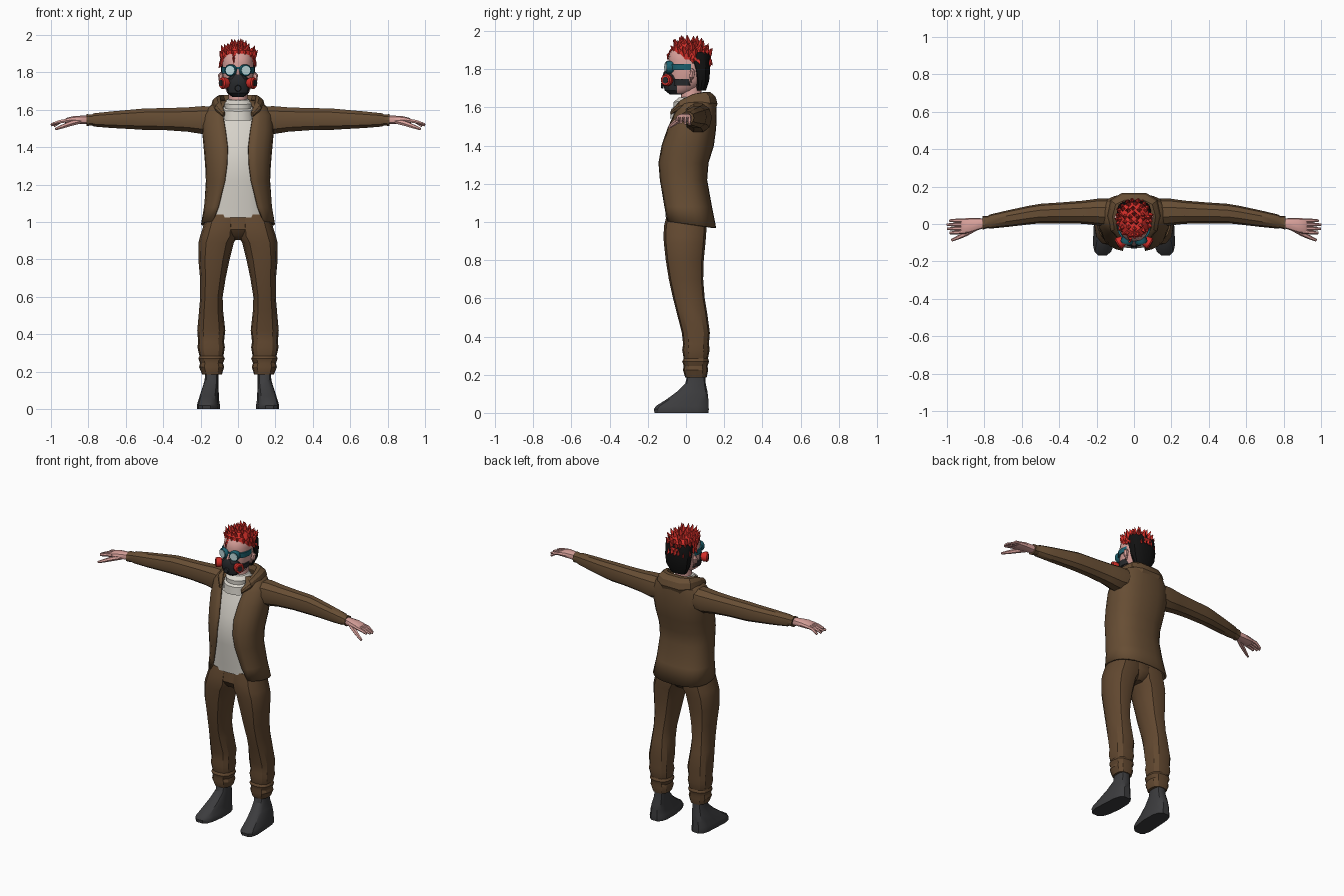
import bpy, bmesh, math, random
from mathutils import Vector as V

random.seed(4)


def mat(name, r, g, b):
    m = bpy.data.materials.new(name)
    m.diffuse_color = (r, g, b, 1)
    return m


BROWN = mat("jacket brown", 0.135, 0.075, 0.034)
PANTS = mat("trouser brown", 0.12, 0.064, 0.029)
WHITE = mat("shirt white", 0.68, 0.65, 0.59)
SKIN = mat("skin", 0.70, 0.36, 0.33)
BOOT = mat("boot grey", 0.045, 0.045, 0.048)
RED = mat("hair red", 0.66, 0.028, 0.022)
BLACK = mat("black", 0.006, 0.006, 0.006)
MASK = mat("mask grey", 0.022, 0.024, 0.027)
TEAL = mat("goggle teal", 0.012, 0.12, 0.16)
LENS = mat("lens pale", 0.50, 0.68, 0.70)


def spow(a, p):
    return math.copysign(abs(a) ** p, a)


def ring(c, u, v, n=12, p=0.8, t0=0.0, t1=None):
    """Superellipse of points around c; an open arc if t1 is given."""
    steps = n if t1 is None else n - 1
    span = 2 * math.pi if t1 is None else t1 - t0
    out = []
    for i in range(n):
        t = t0 + span * i / steps
        out.append(V(c) + V(u) * spow(math.cos(t), p) + V(v) * spow(math.sin(t), p))
    return out


def zring(z, x0, x1, y0, y1, n=12, p=0.8, tilt=0.0):
    pts = ring(((x0 + x1) / 2, (y0 + y1) / 2, z), ((x1 - x0) / 2, 0, 0), (0, (y1 - y0) / 2, 0), n, p)
    for q in pts:
        q.z += tilt * q.y
    return pts


def loft(name, rings, material, closed=True, mirror=False, thick=0):
    bm = bmesh.new()
    rows = [[bm.verts.new(p) for p in r] for r in rings]
    n = len(rows[0])
    for a, b in zip(rows, rows[1:]):
        for i in range(n if closed else n - 1):
            j = (i + 1) % n
            bm.faces.new((a[i], a[j], b[j], b[i]))
    if closed:
        bm.faces.new(rows[0])
        bm.faces.new(rows[-1])
    bmesh.ops.recalc_face_normals(bm, faces=bm.faces)
    me = bpy.data.meshes.new(name)
    bm.to_mesh(me)
    bm.free()
    me.materials.append(material)
    ob = bpy.data.objects.new(name, me)
    bpy.context.collection.objects.link(ob)
    if thick:
        s = ob.modifiers.new("thickness", "SOLIDIFY")
        s.thickness, s.offset = thick, 0
    if mirror:
        ob.modifiers.new("mirror", "MIRROR")
    return ob


def stack(name, levels, material, n=14, p=0.85, tilt=0.0):
    """Centred part from (z, half width, front y, back y) levels."""
    return loft(name, [zring(z, -w, w, a, b, n, p, tilt) for z, w, a, b in levels], material)


def tube(name, pts, material, n=8, mirror=True):
    """Tapered tube through (x, y, z, radius) points."""
    rings = []
    for i, q in enumerate(pts):
        a, b = pts[max(i - 1, 0)], pts[min(i + 1, len(pts) - 1)]
        d = (V(b[:3]) - V(a[:3])).normalized()
        u = d.cross(V((0, 0, 1)) if abs(d.z) < 0.9 else V((0, 1, 0))).normalized()
        rings.append(ring(q[:3], u * q[3], d.cross(u) * q[3], n, 1))
    return loft(name, rings, material, mirror=mirror)


# Jacket body: z, half width, front y, back y, half width of the opening
torso = [(0.99, 0.192, -0.118, 0.152, 0.135), (1.08, 0.176, -0.123, 0.13, 0.105),
         (1.22, 0.166, -0.137, 0.105, 0.07), (1.31, 0.170, -0.142, 0.112, 0.058),
         (1.40, 0.178, -0.125, 0.14, 0.055), (1.49, 0.186, -0.095, 0.152, 0.066),
         (1.57, 0.180, -0.06, 0.155, 0.08), (1.615, 0.150, -0.04, 0.152, 0.08),
         (1.645, 0.090, -0.02, 0.13, 0.06)]
rows = []
for i, (z, w, a, b, o) in enumerate(torso):
    t = math.acos((o / w) ** (1 / 0.8))
    pts = ring((0, (a + b) / 2, z), (w, 0, 0), (0, (b - a) / 2, 0), 23, 0.8, -t, math.pi + t)
    if i == 0:
        for q in pts:
            q.z -= 0.14 * q.y
    rows.append(pts)
loft("jacket_body", rows, BROWN, closed=False, thick=0.012)

# Shirt under the jacket and its soft neck
stack("shirt", [(max(z, 1.025), w - 0.016, a + 0.012, b - 0.016) for z, w, a, b, o in torso[:-1]], WHITE, 20, 0.8)
stack("shirt_collar", [(1.55, 0.09, -0.085, 0.09), (1.60, 0.085, -0.08, 0.085), (1.61, 0.074, -0.066, 0.08),
                       (1.635, 0.078, -0.066, 0.08), (1.655, 0.06, -0.04, 0.07)], WHITE, 14, 0.9, 0.1)

# Hood folded behind the neck
path = [(0.075, -0.075, 1.575, 0.012), (0.105, -0.03, 1.615, 0.024), (0.115, 0.04, 1.64, 0.032),
        (0.098, 0.105, 1.64, 0.042), (0.05, 0.128, 1.635, 0.048)]
path += [(-x, y, z, r) for x, y, z, r in reversed(path)]
hood = []
for x, y, z, r in path:
    out = V((x, y - 0.02, 0)).normalized()
    hood.append(ring((x, y, z), out * r * 0.85 + V((0, 0, -r * 0.35)), V((0, 0, r * 0.95)), 8, 0.9))
loft("hood", hood, BROWN)

# Sleeves: x, y, z, half depth, half height
sleeve = [(0.12, 0.06, 1.55, 0.075, 0.07), (0.19, 0.064, 1.545, 0.072, 0.078), (0.27, 0.063, 1.548, 0.062, 0.068),
          (0.38, 0.06, 1.55, 0.056, 0.062), (0.50, 0.056, 1.55, 0.052, 0.060), (0.56, 0.048, 1.549, 0.05, 0.055),
          (0.68, 0.028, 1.547, 0.044, 0.046), (0.77, 0.013, 1.546, 0.038, 0.037),
          (0.78, 0.011, 1.546, 0.033, 0.031), (0.81, 0.006, 1.545, 0.036, 0.033)]
loft("sleeve", [ring((x, y, z), (0, a, 0), (0, 0, b), 10, 0.9) for x, y, z, a, b in sleeve], BROWN, mirror=True)

# Hands
palm = [(0.79, 0.006, 1.546, 0.024, 0.023), (0.83, 0.0, 1.547, 0.031, 0.023), (0.88, -0.008, 1.546, 0.040, 0.021),
        (0.915, -0.011, 1.542, 0.041, 0.016), (0.925, -0.011, 1.54, 0.036, 0.011)]
loft("palm", [ring((x, y, z), (0, a, 0), (0, 0, b), 10, 0.8) for x, y, z, a, b in palm], SKIN, mirror=True)
for i in range(4):
    y = 0.018 - 0.02 * i
    tip = (0.985, 1.0, 0.998, 0.985)[i]
    tube("finger", [(0.90, y, 1.545, 0.011), (0.95, y - 0.001 * i, 1.537, 0.0105),
                    (tip, y - 0.002 * i, 1.512 + 0.005 * i, 0.007)], SKIN, 6)
tube("thumb", [(0.845, -0.02, 1.54, 0.015), (0.90, -0.052, 1.525, 0.014), (0.94, -0.072, 1.51, 0.011),
               (0.975, -0.087, 1.497, 0.007)], SKIN, 6)

# Trousers: z, inner x, outer x, front y, back y
leg = [(1.04, 0.0, 0.165, -0.10, 0.10), (0.98, 0.0, 0.185, -0.115, 0.108), (0.925, 0.0, 0.203, -0.118, 0.105),
       (0.89, 0.022, 0.211, -0.116, 0.102), (0.80, 0.045, 0.212, -0.106, 0.093), (0.70, 0.066, 0.203, -0.09, 0.09),
       (0.60, 0.082, 0.202, -0.068, 0.098), (0.53, 0.08, 0.208, -0.05, 0.11), (0.42, 0.068, 0.218, -0.022, 0.125),
       (0.36, 0.075, 0.213, -0.015, 0.120), (0.33, 0.070, 0.217, -0.02, 0.124), (0.285, 0.078, 0.206, -0.012, 0.115),
       (0.27, 0.070, 0.212, -0.020, 0.121), (0.245, 0.080, 0.203, -0.012, 0.113), (0.225, 0.074, 0.208, -0.016, 0.116),
       (0.185, 0.086, 0.192, -0.004, 0.108)]
loft("trouser_leg", [zring(*r, 12, 0.8) for r in leg], PANTS, mirror=True)
stack("trouser_seat", [(1.05, 0.15, -0.09, 0.09), (0.96, 0.12, -0.108, 0.10), (0.925, 0.07, -0.09, 0.085),
                       (0.905, 0.035, -0.05, 0.06)], PANTS)

# Boots, toes turned slightly outward
boot = [(0.0, 0.095, 0.212, -0.168, 0.12), (0.02, 0.093, 0.214, -0.17, 0.122), (0.036, 0.098, 0.21, -0.16, 0.12),
        (0.07, 0.102, 0.203, -0.105, 0.119), (0.11, 0.104, 0.192, -0.05, 0.114), (0.155, 0.104, 0.178, -0.004, 0.104),
        (0.22, 0.105, 0.176, 0.01, 0.10)]
rows = [zring(*r, 14, 0.65) for r in boot]
for r in rows:
    for q in r:
        q.x -= 0.09 * min(q.y, 0.0)
loft("boot", rows, BOOT, mirror=True)

# Head, neck, ears
stack("head", [(1.672, 0.035, -0.075, 0.0), (1.69, 0.058, -0.085, 0.05), (1.74, 0.077, -0.092, 0.10),
               (1.80, 0.083, -0.09, 0.112), (1.85, 0.084, -0.093, 0.114), (1.89, 0.078, -0.084, 0.105),
               (1.925, 0.05, -0.05, 0.08)], SKIN, 16, 0.9)
stack("neck", [(1.58, 0.06, -0.03, 0.085), (1.65, 0.05, -0.025, 0.08), (1.74, 0.05, -0.03, 0.085)], SKIN, 12, 1)
tube("ear", [(0.078, 0.025, 1.735, 0.008), (0.09, 0.03, 1.76, 0.014), (0.092, 0.035, 1.785, 0.015),
             (0.083, 0.03, 1.80, 0.008)], SKIN, 6)

# Nose above the mask
tube("nose", [(0, -0.088, 1.815, 0.008), (0, -0.105, 1.78, 0.014)], SKIN, 6, False)

# Clipped back hair and red crown
stack("back_hair", [(1.69, 0.055, 0.05, 0.105), (1.74, 0.081, 0.045, 0.122), (1.80, 0.09, 0.03, 0.128),
                    (1.87, 0.091, 0.0, 0.128), (1.89, 0.085, 0.0, 0.12)], BLACK, 14, 0.85)
stack("hair_crown", [(1.852, 0.091, -0.05, 0.128), (1.88, 0.091, -0.075, 0.13), (1.91, 0.078, -0.07, 0.115),
                     (1.937, 0.045, -0.04, 0.08)], RED, 14, 0.9, -0.12)

# Hair spikes in rings over the crown
for k, (count, el) in enumerate([(20, -0.15), (18, 0.2), (14, 0.55), (10, 0.95), (5, 1.3)]):
    for i in range(count):
        a = 2 * math.pi * (i + random.random() * 0.5 + 0.5 * (k % 2)) / count
        nrm = V((math.cos(a) * math.cos(el), math.sin(a) * math.cos(el), math.sin(el)))
        if k == 0 and nrm.y < -0.1:
            continue
        base = V((nrm.x * 0.084, 0.03 + nrm.y * 0.09, 1.868 + nrm.z * 0.066 - 0.1 * nrm.y * 0.09))
        sweep = V((0, 0.15, -1.1)) if k == 0 else V((0, 0.0, 0.9))
        d = (nrm * 0.55 + sweep).normalized()
        ln = random.uniform(0.028, 0.045) + (0.012 if nrm.y < -0.2 and k > 1 else 0)
        p, m, e = base - d * 0.012, base + d * ln * 0.4, base + d * ln + nrm * 0.004
        tube("hair_spike", [(*p, 0.017), (*m, 0.013), (*e, 0.001)], RED, 4, False)
tube("front_lock", [(-0.02, -0.075, 1.90, 0.011), (-0.024, -0.095, 1.875, 0.007), (-0.022, -0.096, 1.845, 0.001)], RED, 4, False)

# Breathing mask, strap and side filters
stack("mask", [(1.668, 0.03, -0.085, -0.01), (1.69, 0.055, -0.112, 0.0), (1.735, 0.066, -0.122, 0.0),
               (1.765, 0.058, -0.124, -0.01), (1.788, 0.03, -0.116, -0.04)], MASK, 12, 0.85)
stack("mask_strap", [(1.715, 0.079, -0.08, 0.045), (1.75, 0.084, -0.08, 0.045)], MASK, 14, 0.8)
axis = V((0.86, -0.5, 0))
c = V((0.066, -0.094, 1.743))


def disc_part(name, c, d, steps, material, n=14):
    tube(name, [(*(c + d * s), r) for s, r in steps], material, n)


disc_part("filter", c, axis, [(-0.02, 0.02), (0.0, 0.03), (0.02, 0.032), (0.028, 0.026)], RED)
disc_part("filter_grille", c, axis, [(0.02, 0.017), (0.031, 0.017)], MASK)
disc_part("front_valve", V((0, -0.118, 1.715)), V((0, -1, 0)), [(0, 0.018), (0.012, 0.015)], MASK, 10)

# Goggles
stack("goggle_strap", [(1.795, 0.088, -0.092, 0.07), (1.828, 0.089, -0.094, 0.07)], TEAL, 16, 0.85)
look = V((0.25, -1, 0)).normalized()
eye = V((0.038, -0.09, 1.811))
disc_part("goggle_frame", eye, look, [(-0.02, 0.033), (0.008, 0.033), (0.016, 0.028)], TEAL)
disc_part("goggle_lens", eye, look, [(0.012, 0.024), (0.019, 0.024)], LENS)

# Smooth shading with sharp creases kept
for ob in bpy.data.objects:
    ob.select_set(True)
    bpy.context.view_layer.objects.active = ob
bpy.ops.object.shade_smooth_by_angle(angle=math.radians(32))
